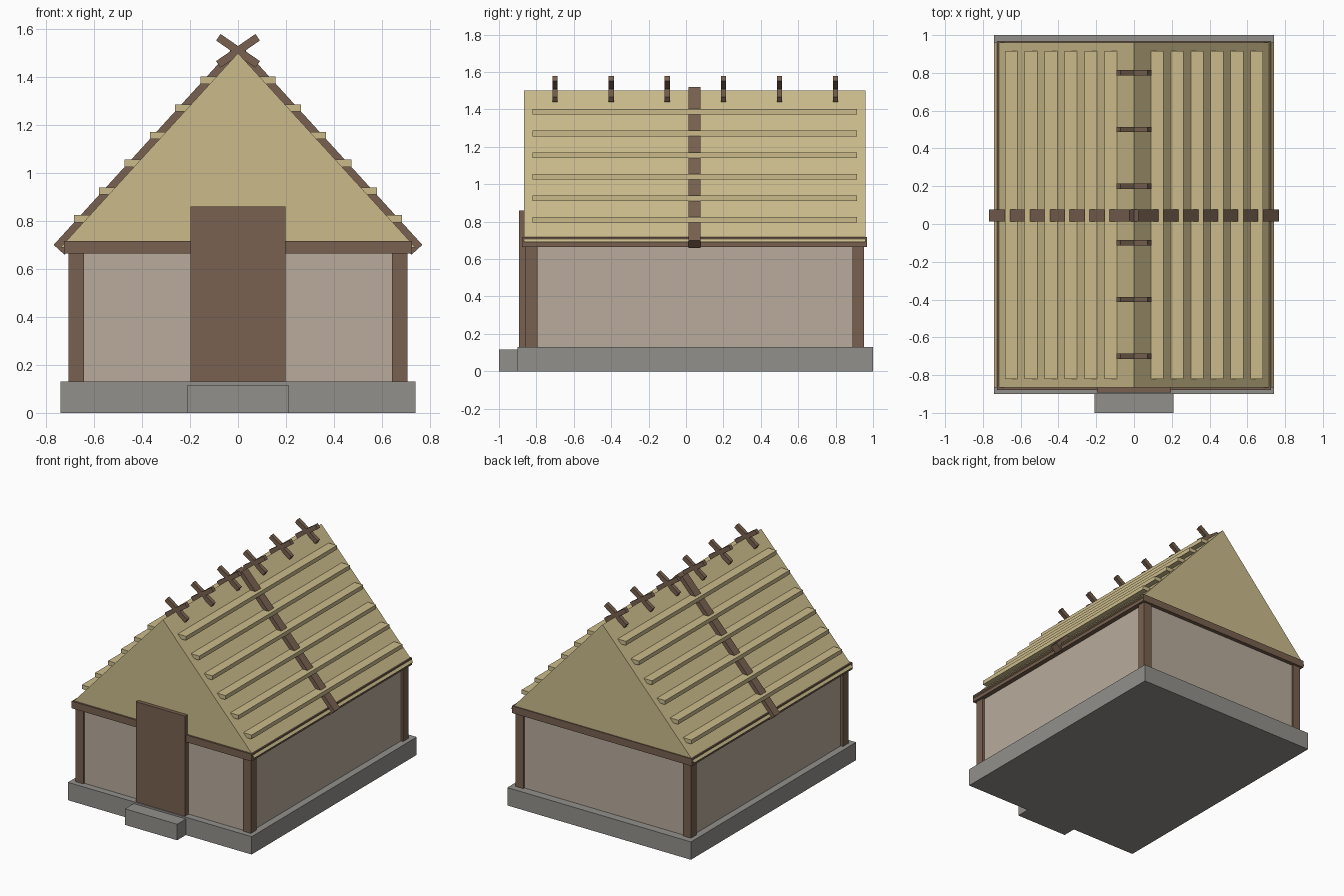
import bpy, bmesh, math
from mathutils import Matrix

if "Cube" in bpy.data.objects:
    bpy.data.objects.remove(bpy.data.objects["Cube"])


def mat(name, rgb):
    m = bpy.data.materials.new(name)
    m.diffuse_color = (*rgb, 1)
    m.use_nodes = True
    m.node_tree.nodes["Principled BSDF"].inputs["Base Color"].default_value = m.diffuse_color
    return m


WOOD = mat("dark_wood", (0.19, 0.12, 0.08))
STRAW = mat("straw", (0.60, 0.50, 0.26))
PLASTER = mat("plaster", (0.48, 0.41, 0.33))
STONE = mat("stone", (0.29, 0.28, 0.26))


def finish(name, bm, material):
    bmesh.ops.recalc_face_normals(bm, faces=bm.faces)
    me = bpy.data.meshes.new(name)
    bm.to_mesh(me)
    bm.free()
    me.materials.append(material)
    ob = bpy.data.objects.new(name, me)
    bpy.context.collection.objects.link(ob)
    return ob


def box(name, x, y, z, material):
    """Axis-aligned box from (min, max) ranges."""
    bm = bmesh.new()
    bmesh.ops.create_cube(bm, size=1)
    for v in bm.verts:
        v.co = [(r[0] + r[1]) / 2 + c * (r[1] - r[0]) for r, c in zip((x, y, z), v.co)]
    return finish(name, bm, material)


def bar(name, a, b, y, depth, thick, material):
    """Straight bar between two (x, z) points."""
    dx, dz = b[0] - a[0], b[1] - a[1]
    bm = bmesh.new()
    bmesh.ops.create_cube(bm, size=1, matrix=(
        Matrix.Translation(((a[0] + b[0]) / 2, y, (a[1] + b[1]) / 2))
        @ Matrix.Rotation(-math.atan2(dz, dx), 4, 'Y')
        @ Matrix.Diagonal((math.hypot(dx, dz), depth, thick, 1))))
    return finish(name, bm, material)


# Stone base and doorstep
box("foundation", (-0.74, 0.74), (-0.9, 1.0), (0, 0.13), STONE)
box("doorstep", (-0.21, 0.21), (-1.0, -0.88), (0, 0.117), STONE)

# Walls, corner posts, top beam and door
box("walls", (-0.69, 0.69), (-0.85, 0.94), (0.12, 0.69), PLASTER)
for s in (-1, 1):
    for y in ((-0.862, -0.795), (0.89, 0.953)):
        box("corner_post", sorted((s * 0.643, s * 0.707)), y, (0.12, 0.68), WOOD)
box("wall_plate", (-0.725, 0.725), (-0.878, 0.968), (0.665, 0.717), WOOD)
box("door", (-0.197, 0.197), (-0.893, -0.84), (0.125, 0.86), WOOD)

# Thatched roof prism
APEX, EAVE, HALF = 1.5, 0.69, 0.74
bm = bmesh.new()
face = bm.faces.new([bm.verts.new((x, -0.865, z))
                     for x, z in ((-HALF, EAVE), (HALF, EAVE), (0, APEX))])
ext = bmesh.ops.extrude_face_region(bm, geom=[face], use_keep_orig=True)
for v in ext["geom"]:
    if isinstance(v, bmesh.types.BMVert):
        v.co.y = 0.96
finish("roof", bm, STRAW)

for s in (-1, 1):
    # Stepped straw battens along each slope
    for i in range(6):
        top = 1.402 - i * 0.1155
        edge = (APEX - top) * HALF / (APEX - EAVE)
        box("roof_batten", sorted((s * (edge - 0.003), s * (edge + 0.067))),
            (-0.82, 0.915), (top - 0.03, top), STRAW)
    # Rafter strap over the middle of each slope
    bar("roof_strap", (0, APEX), (s * 0.746, 0.68), 0.046, 0.064, 0.061, WOOD)

# Crossed sticks along the ridge
for i in range(6):
    for s in (-1, 1):
        bar("ridge_stick", (-s * 0.082, 1.566), (s * 0.082, 1.453),
            -0.7 + 0.3 * i, 0.028, 0.033, WOOD)
